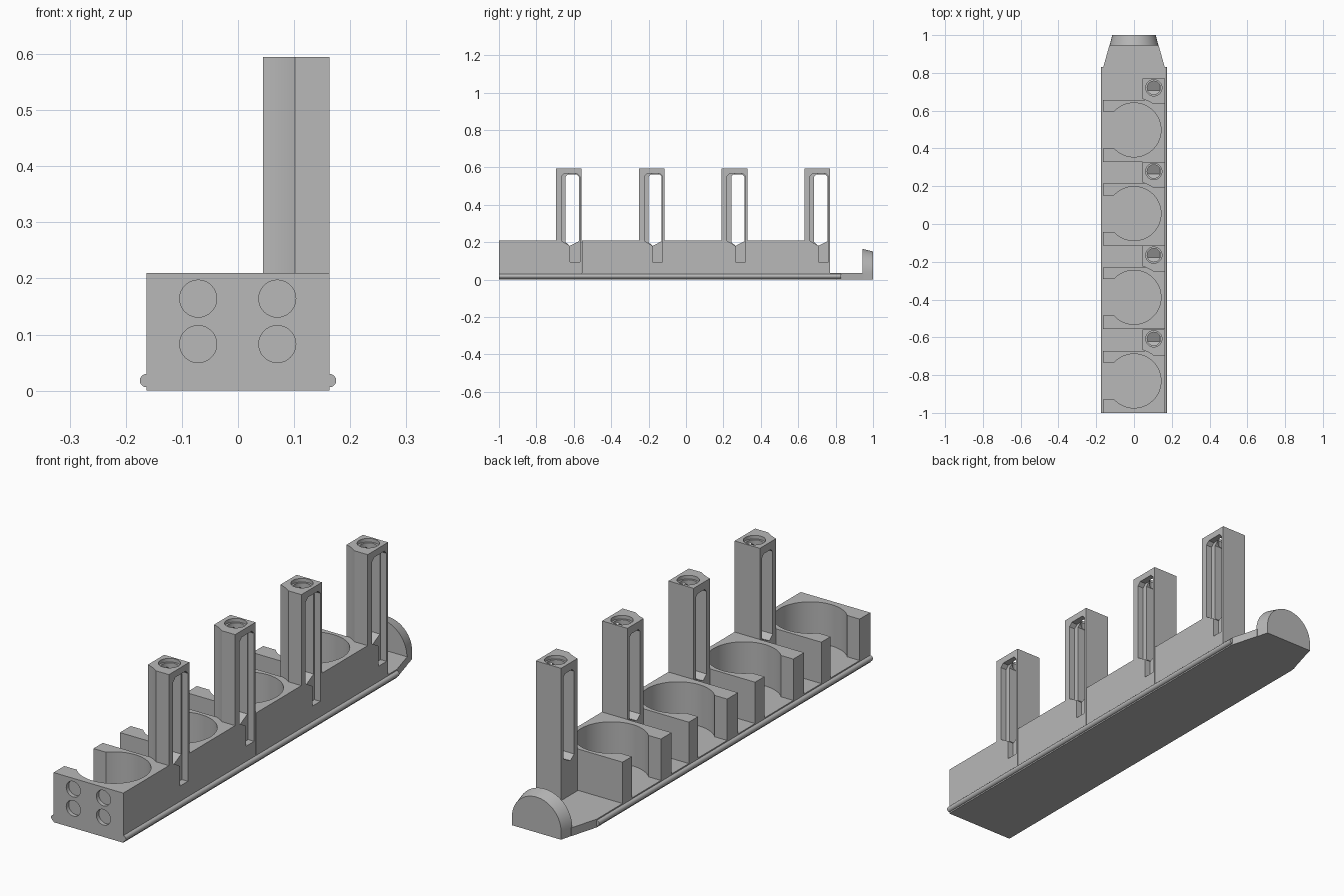
import bpy, bmesh, math

cube = bpy.data.objects.get("Cube")
if cube:
    bpy.data.objects.remove(cube)

grey = bpy.data.materials.new("plain_grey")
grey.use_nodes = True
grey.diffuse_color = (0.48, 0.48, 0.48, 1)
grey.node_tree.nodes["Principled BSDF"].inputs["Base Color"].default_value = (0.48, 0.48, 0.48, 1)

HALF = 0.163      # half width of the body
FLOOR = 0.035     # top of the base plate
TOP = 0.21        # top of the holders
PITCH = 0.443
FIRST = -0.831    # y of the first cup
CUP = 0.143       # cup radius


def loft(name, loop_a, loop_b):
    """Solid between two matching closed loops of 3D points."""
    bm = bmesh.new()
    a = [bm.verts.new(p) for p in loop_a]
    b = [bm.verts.new(p) for p in loop_b]
    bm.faces.new(a)
    bm.faces.new(b)
    for i in range(len(a)):
        j = (i + 1) % len(a)
        bm.faces.new((a[i], a[j], b[j], b[i]))
    bmesh.ops.recalc_face_normals(bm, faces=bm.faces)
    mesh = bpy.data.meshes.new(name)
    bm.to_mesh(mesh)
    bm.free()
    obj = bpy.data.objects.new(name, mesh)
    bpy.context.collection.objects.link(obj)
    mesh.materials.append(grey)
    return obj


def prism(name, outline, axis, lo, hi):
    place = {"x": lambda u, v, w: (w, u, v),
             "y": lambda u, v, w: (u, w, v),
             "z": lambda u, v, w: (u, v, w)}[axis]
    return loft(name, [place(u, v, lo) for u, v in outline],
                [place(u, v, hi) for u, v in outline])


def arc(cx, cy, r, start, end, n):
    return [(cx + r * math.cos(start + (end - start) * i / n),
             cy + r * math.sin(start + (end - start) * i / n)) for i in range(n + 1)]


def circle(cx, cy, r, n=40):
    return arc(cx, cy, r, 0, math.tau, n)[:-1]


def select_only(obj):
    bpy.ops.object.select_all(action="DESELECT")
    obj.select_set(True)
    bpy.context.view_layer.objects.active = obj


def cut(obj, cutters):
    select_only(obj)
    for cutter in cutters:
        cutter.hide_render = True
        mod = obj.modifiers.new("cut", "BOOLEAN")
        mod.operation = "DIFFERENCE"
        mod.solver = "EXACT"
        mod.object = cutter
        bpy.ops.object.modifier_apply(modifier=mod.name)
        bpy.data.objects.remove(cutter)


def smooth(obj):
    select_only(obj)
    bpy.ops.object.shade_smooth_by_angle(angle=math.radians(30))


# Base plate with a tapered back end
prism("base_plate", [(-HALF, -1), (HALF, -1), (HALF, 0.83), (0.129, 0.95),
                     (-0.129, 0.95), (-HALF, 0.83)], "z", 0, FLOOR)

# Rounded rails along both sides
for side, label in ((1, "left"), (-1, "right")):
    smooth(prism(label + "_rail", circle(side * HALF, 0.018, 0.012, 20), "y", -1, 0.83))


# Half-round end stop, narrowing to the back
def stop_outline(r, y):
    half = arc(0, FLOOR, r, 0, math.pi, 32)
    return [(x, y, z) for x, z in [(-r, 0), (r, 0)] + half]


smooth(loft("end_stop", stop_outline(0.129, 0.945), stop_outline(0.115, 1)))

for k in range(4):
    c = FIRST + k * PITCH

    # Cup holder: round pocket open to the right side
    gap = 0.097
    open_angle = math.pi - math.asin(gap / CUP)
    outline = [(-HALF, c - 0.169), (HALF, c - 0.169), (HALF, c + 0.159),
               (-HALF, c + 0.159), (-HALF, c + gap)]
    outline += arc(0, c, CUP, open_angle, -open_angle, 48)
    outline.append((-HALF, c - gap))
    holder = prism(f"cup_holder_{k + 1}", outline, "z", FLOOR - 0.005, TOP)
    if k == 0:
        # Round recesses in the front face
        cut(holder, [prism("recess", circle(x, z, 0.033), "y", -1.02, -0.983)
                     for x in (-0.071, 0.07) for z in (0.083, 0.164)])
    smooth(holder)

    # Tower: front face hollowed to follow the cup
    r = 0.17
    front = arc(0, c, r, math.acos(0.045 / r), math.asin(0.136 / r), 8)
    outline = front + [(HALF, c + 0.136), (HALF, c + 0.273), (0.045, c + 0.273)]
    tower = prism(f"tower_{k + 1}", outline, "z", FLOOR - 0.005, 0.595)

    # Window through the tower, outer slot and stepped bore from the top
    window = [(0.187, 0.2), (0.21, 0.18), (0.258, 0.205), (0.258, 0.55),
              (0.246, 0.562), (0.199, 0.562), (0.187, 0.55)]
    slot = [(0.165, 0.207), (0.21, 0.18), (0.21, 0.095), (0.263, 0.095),
            (0.263, 0.552), (0.248, 0.567), (0.18, 0.567), (0.165, 0.552)]
    mid = c + 0.223
    cut(tower, [
        prism("window", [(c + y, z) for y, z in window], "x", 0, 0.2),
        prism("slot", [(c + y, z) for y, z in slot], "x", 0.135, 0.2),
        prism("counterbore", circle(0.105, mid, 0.043), "z", 0.58, 0.65),
        prism("bore", circle(0.105, mid, 0.035), "z", 0.5, 0.64),
    ])
    smooth(tower)
